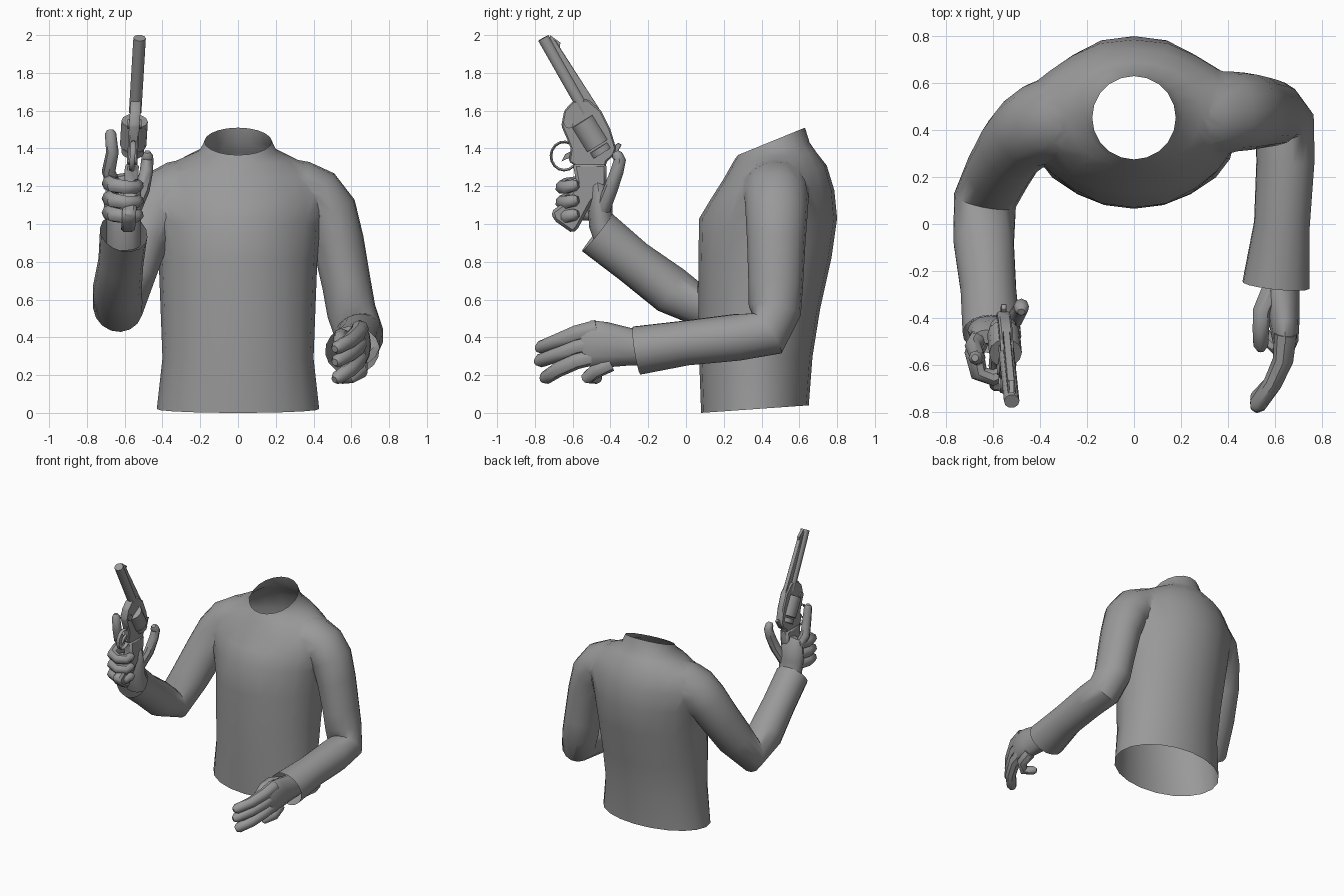
import bpy, bmesh, math
from mathutils import Vector

cube = bpy.data.objects.get("Cube")
if cube:
    bpy.data.objects.remove(cube)

grey = bpy.data.materials.new("plain_grey")
grey.use_nodes = True
grey.diffuse_color = (0.32, 0.32, 0.32, 1)
grey.node_tree.nodes["Principled BSDF"].inputs["Base Color"].default_value = (0.32, 0.32, 0.32, 1)
parts = []
X, Z = Vector((1, 0, 0)), Vector((0, 0, 1))


def finish(name, bm):
    bmesh.ops.recalc_face_normals(bm, faces=bm.faces)
    mesh = bpy.data.meshes.new(name)
    bm.to_mesh(mesh)
    bm.free()
    mesh.materials.append(grey)
    obj = bpy.data.objects.new(name, mesh)
    bpy.context.collection.objects.link(obj)
    parts.append(obj)
    return obj


def loft(name, rings):
    """Skin a list of rings and close both ends."""
    bm = bmesh.new()
    loops = [[bm.verts.new(p) for p in ring] for ring in rings]
    n = len(loops[0])
    for a, b in zip(loops, loops[1:]):
        for i in range(n):
            j = (i + 1) % n
            bm.faces.new((a[i], a[j], b[j], b[i]))
    bm.faces.new(loops[0])
    bm.faces.new(loops[-1])
    return finish(name, bm)


def tube(name, path, ref=X, sides=10):
    """Sweep untwisted ellipses along a path of (x, y, z, radius along ref, other radius)."""
    pts = [Vector(p[:3]) for p in path]
    rings, side = [], None
    for i, p in enumerate(path):
        t = (pts[min(i + 1, len(pts) - 1)] - pts[max(i - 1, 0)]).normalized()
        side = (side - t * side.dot(t)).normalized() if side else t.cross(ref).normalized()
        up = side.cross(t)
        rings.append([pts[i] + up * p[3] * math.cos(a) + side * p[-1] * math.sin(a)
                      for a in (math.tau * k / sides for k in range(sides))])
    return loft(name, rings)


def finger(name, pts, r, ref=X):
    """Tapered tube with rounded tip."""
    n = len(pts) - 1
    path = [(*p, r * (1 - 0.25 * i / n)) for i, p in enumerate(pts)]
    d = (Vector(pts[-1]) - Vector(pts[-2])).normalized() * r
    path.append((*(Vector(pts[-1]) + d * 0.5), r * 0.4))
    return tube(name, path, ref, 8)


def gun_x(z):
    return -0.52 - 0.06 * (2 - z)


def plate(name, outline, half, bevel=0.008):
    """Side outline (y, z) given thickness across the leaning gun."""
    obj = loft(name, [[(gun_x(z) + s * half, y, z) for y, z in outline] for s in (-1, 1)])
    if bevel:
        mod = obj.modifiers.new("soft_edges", 'BEVEL')
        mod.width = bevel
        mod.limit_method = 'ANGLE'
    return obj


def rod(name, a, b, r, sides=10):
    return tube(name, [(gun_x(z), y, z, r) for y, z in (a, b)], X, sides)


# Torso sections: front y, back y, front z, back z, half width
sections = [
    (.08, .65, 0, .04, .43), (.07, .67, .28, .30, .40), (.065, .71, .55, .55, .41),
    (.065, .77, .80, .82, .42), (.07, .80, 1.03, 1.03, .45), (.13, .785, 1.13, 1.18, .47),
    (.20, .745, 1.24, 1.31, .42), (.245, .69, 1.32, 1.38, .30),
    (.26, .655, 1.345, 1.43, .205), (.275, .63, 1.365, 1.51, .178)]
rings = []
for yf, yb, zf, zb, hx in sections:
    ring = []
    for k in range(20):
        a = math.tau * k / 20
        f = (1 - math.cos(a)) / 2
        ring.append((hx * math.sin(a), yf + (yb - yf) * f, zf + (zb - zf) * f))
    rings.append(ring)
torso = loft("sweater", rings)

# Sleeves grow sideways out of the shoulders and are merged into the torso
left_sleeve = tube("left_sleeve", [
    (.22, .46, 1.195, .13), (.33, .47, 1.19, .155, .17), (.42, .48, 1.155, .165, .175),
    (.49, .48, 1.07, .16, .17), (.53, .478, .92, .14, .16), (.575, .475, .68, .13, .145),
    (.60, .47, .54, .13, .14), (.64, .43, .42, .13), (.645, .27, .40, .125),
    (.63, 0, .37, .12), (.605, -.26, .33, .145, .13)], Z, 16)
right_sleeve = tube("right_sleeve", [
    (-.22, .46, 1.195, .13), (-.32, .46, 1.19, .155, .17), (-.40, .44, 1.15, .165, .175),
    (-.46, .40, 1.06, .16, .165), (-.52, .33, .91, .15), (-.58, .22, .72, .14),
    (-.635, .10, .56, .135), (-.64, -.08, .65, .13), (-.62, -.28, .80, .12),
    (-.605, -.47, .955, .135, .12)], Z, 16)
bpy.context.view_layer.objects.active = torso
for sleeve in (left_sleeve, right_sleeve):
    mod = torso.modifiers.new("join", 'BOOLEAN')
    mod.operation = 'UNION'
    mod.solver = 'EXACT'
    mod.object = sleeve
    bpy.ops.object.modifier_apply(modifier=mod.name)
    parts.remove(sleeve)
    bpy.data.objects.remove(sleeve)

# Open the waist, neck and cuffs, then soften the shoulder joints
bm = bmesh.new()
bm.from_mesh(torso.data)
ends = [f for f in bm.faces if len(f.verts) >= 16 and f.calc_area() > 0.03]
bmesh.ops.delete(bm, geom=ends, context='FACES')
joints = [v for v in bm.verts if abs(v.co.x) > .24 and .9 < v.co.z < 1.4 and v.co.y > .1]
for _ in range(2):
    bmesh.ops.smooth_vert(bm, verts=joints, factor=0.35,
                          use_axis_x=True, use_axis_y=True, use_axis_z=True)
bm.to_mesh(torso.data)
bm.free()

# Left hand reaching forward, palm inward
tube("left_palm", [
    (.62, -.18, .34, .08, .09), (.625, -.30, .35, .08, .10), (.64, -.42, .36, .065, .12),
    (.645, -.50, .365, .055, .125), (.64, -.55, .36, .035, .10)], X, 12)
for name, z, drop, reach in (("index", .445, .10, -.77), ("middle", .375, .10, -.775),
                             ("ring", .305, .12, -.745)):
    finger("left_" + name + "_finger", [
        (.645, -.47, z), (.635, -.58, z - drop * .25), (.59, -.68, z - drop * .65),
        (.525, reach, z - drop)], .048)
finger("left_little_finger", [(.645, -.40, .26), (.65, -.48, .22), (.60, -.52, .19),
                              (.55, -.47, .185)], .042, Z)
finger("left_thumb", [(.59, -.27, .39), (.545, -.37, .41), (.54, -.45, .40), (.54, -.52, .36)], .042)

# Right hand holding the grip
tube("right_palm", [
    (-.605, -.40, .89, .09, .075), (-.605, -.45, 1.0, .09, .065), (-.61, -.455, 1.1, .10, .065),
    (-.61, -.465, 1.2, .09, .055), (-.62, -.48, 1.26, .06, .03)], X, 12)
for name, z in (("middle", 1.215), ("ring", 1.135), ("little", 1.06)):
    finger("right_" + name + "_finger", [
        (-.65, -.47, z), (-.68, -.55, z), (-.66, -.635, z - .01), (-.60, -.655, z - .02),
        (-.545, -.63, z - .02), (-.53, -.59, z - .01)], .044, Z)
finger("right_index_finger", [(-.65, -.47, 1.18), (-.685, -.52, 1.28), (-.665, -.57, 1.38),
                              (-.675, -.57, 1.48)], .04)
finger("right_thumb", [(-.55, -.44, 1.08), (-.505, -.40, 1.18), (-.485, -.365, 1.28),
                       (-.48, -.35, 1.34), (-.48, -.365, 1.365)], .04)

# Revolver
rod("barrel", (-.53, 1.59), (-.755, 1.985), .033)
plate("barrel_rib", [(-.725, 1.99), (-.69, 1.97), (-.44, 1.58), (-.52, 1.6)], .016, .003)
plate("front_sight", [(-.72, 2.0), (-.665, 1.96), (-.67, 1.92), (-.72, 1.95)], .01, 0)
plate("frame", [
    (-.60, 1.65), (-.645, 1.60), (-.66, 1.52), (-.63, 1.45), (-.61, 1.40), (-.62, 1.33),
    (-.56, 1.29), (-.43, 1.28), (-.42, 1.33), (-.385, 1.36), (-.37, 1.40), (-.40, 1.50),
    (-.45, 1.60), (-.52, 1.66)], .028)
rod("cylinder", (-.47, 1.416), (-.55, 1.545), .07, 12)
rod("recoil_plate", (-.445, 1.376), (-.463, 1.405), .06, 12)
plate("hammer", [(-.42, 1.38), (-.36, 1.43), (-.34, 1.42), (-.38, 1.35)], .012, .003)
tube("frame_pin", [(gun_x(1.53) + s * .036, -.62, 1.53, .024) for s in (-1, 1)], Z)
guard = [(-.645 + .07 * math.cos(a), 1.36 + .075 * math.sin(a))
         for a in (math.radians(40 + 23 * k) for k in range(13))]
tube("trigger_guard", [(gun_x(z), y, z, .014, .007) for y, z in guard], X, 8)
plate("trigger", [(-.60, 1.39), (-.64, 1.37), (-.66, 1.33), (-.63, 1.345), (-.60, 1.35)], .01, .002)
plate("grip", [
    (-.60, 1.32), (-.58, 1.22), (-.64, 1.12), (-.715, 1.065), (-.70, 1.02), (-.60, .95),
    (-.57, .98), (-.50, 1.11), (-.42, 1.21), (-.42, 1.32)], .037, .015)

# Smooth shading with sharp creases kept
bpy.ops.object.select_all(action='DESELECT')
for obj in parts:
    obj.select_set(True)
bpy.context.view_layer.objects.active = torso
bpy.ops.object.shade_smooth_by_angle(angle=math.radians(45))
